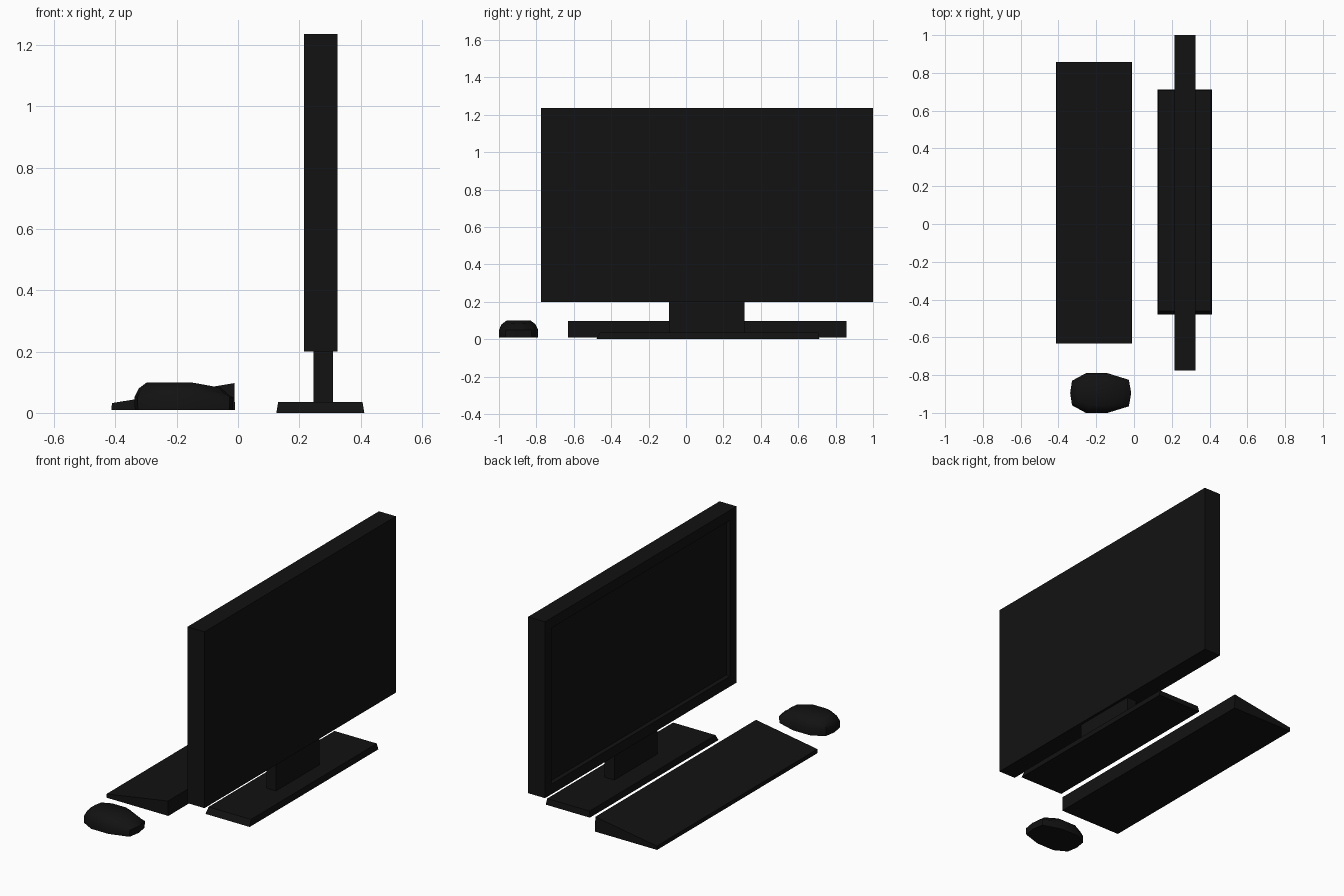
import bpy, bmesh

if "Cube" in bpy.data.objects:
    bpy.data.objects.remove(bpy.data.objects["Cube"])

black = bpy.data.materials.new("black_plastic")
black.diffuse_color = (0.006, 0.006, 0.006, 1)
black.use_nodes = True
black.node_tree.nodes["Principled BSDF"].inputs["Base Color"].default_value = black.diffuse_color


def finish(name, bm):
    bmesh.ops.recalc_face_normals(bm, faces=bm.faces)
    mesh = bpy.data.meshes.new(name)
    bm.to_mesh(mesh)
    bm.free()
    mesh.materials.append(black)
    ob = bpy.data.objects.new(name, mesh)
    bpy.context.collection.objects.link(ob)
    return ob


def loft(name, rings):
    """Skin a stack of equal-length closed rings and cap both ends."""
    bm = bmesh.new()
    vs = [[bm.verts.new(p) for p in ring] for ring in rings]
    n = len(vs[0])
    for a, b in zip(vs, vs[1:]):
        for i in range(n):
            j = (i + 1) % n
            bm.faces.new((a[i], a[j], b[j], b[i]))
    bm.faces.new(vs[0])
    bm.faces.new(vs[-1])
    return finish(name, bm)


def rect(x0, x1, y0, y1, z):
    return [(x0, y0, z), (x1, y0, z), (x1, y1, z), (x0, y1, z)]


def panel(x, y0, y1, z0, z1, inset=0.0):
    return [(x, y0 + inset, z0 + inset), (x, y1 - inset, z0 + inset),
            (x, y1 - inset, z1 - inset), (x, y0 + inset, z1 - inset)]


# Monitor: box with a bezel and recessed display facing -x
edges = (-0.775, 1.0, 0.2, 1.235)
loft("monitor", [panel(0.325, *edges), panel(0.215, *edges),
                 panel(0.215, *edges, 0.06), panel(0.235, *edges, 0.065)])

# Stand: upright neck and tapered foot plate
loft("stand_neck", [rect(0.247, 0.31, -0.09, 0.312, 0.03),
                    rect(0.247, 0.31, -0.09, 0.312, 0.205)])
loft("stand_base", [rect(0.125, 0.412, -0.48, 0.713, 0.0),
                    rect(0.131, 0.406, -0.46, 0.707, 0.035)])

# Keyboard: wedge profile swept along y
wedge = [(-0.413, 0.01), (-0.01, 0.01), (-0.012, 0.097), (-0.411, 0.032)]
loft("keyboard", [[(x, y, z) for x, z in wedge] for y in (-0.632, 0.858)])

# Mouse: half outline mirrored, then stacked in shrinking rings
cx, cy = -0.177, -0.895
half = [(-0.338, 0.0), (-0.328, 0.065), (-0.255, 0.105),
        (-0.14, 0.105), (-0.027, 0.07), (-0.015, 0.0)]
outline = half + [(x, -y) for x, y in half[-2:0:-1]]
rings = []
for z, sx, sy in ((0.01, 0.99, 1), (0.05, 1, 1), (0.08, 0.91, 0.86), (0.099, 0.75, 0.62)):
    ring = []
    for x, y in outline:
        px = cx + (x - cx) * sx
        drop = max(0, px + 0.15) * 0.18 if z > 0.06 else 0
        ring.append((px, cy + y * sy, z - drop))
    rings.append(ring)
mouse = loft("mouse", rings)
bpy.context.view_layer.objects.active = mouse
mouse.select_set(True)
bpy.ops.object.shade_smooth_by_angle(angle=0.8)
